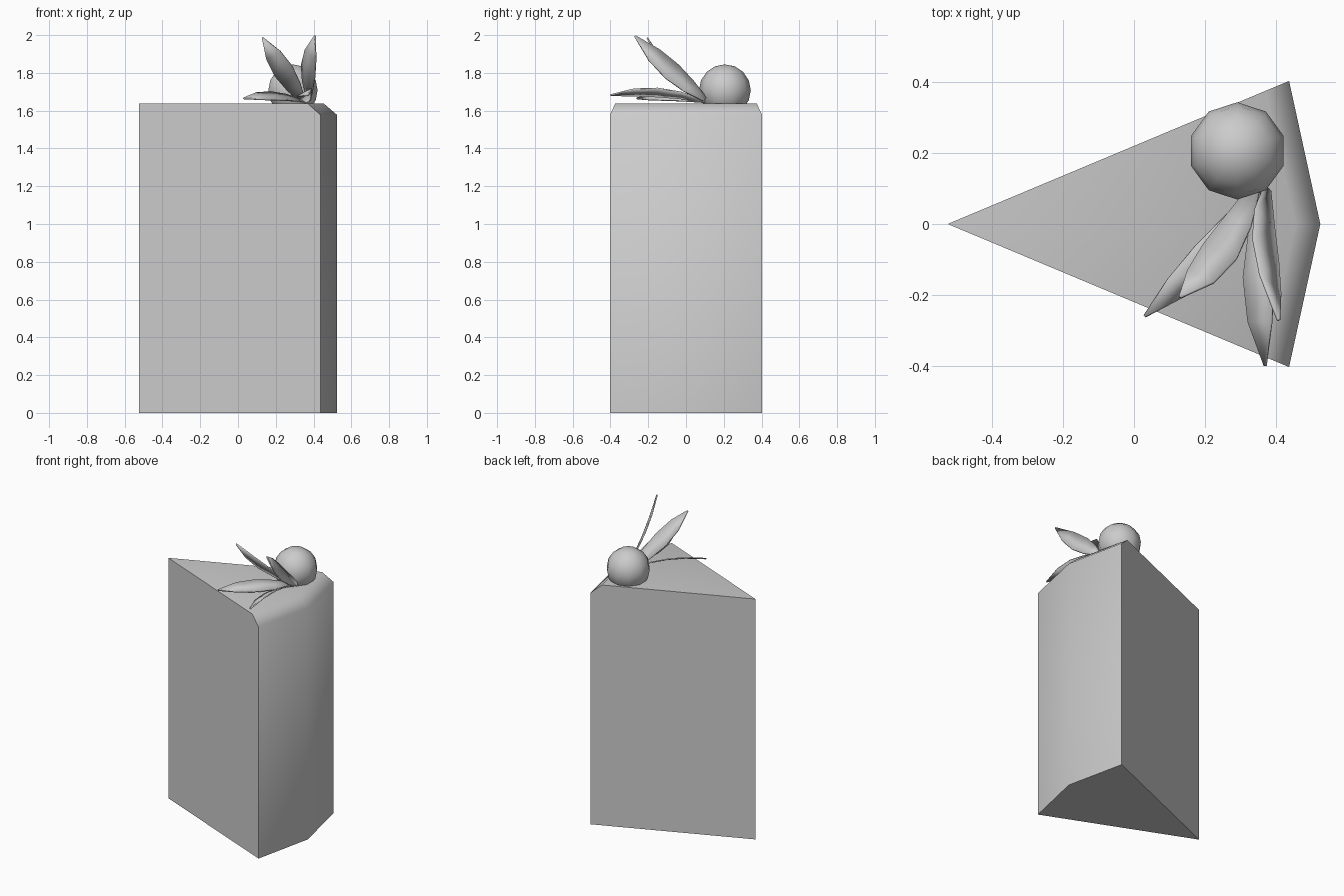
import bpy, bmesh, math
from mathutils import Vector

old = bpy.data.objects.get("Cube")
if old:
    bpy.data.objects.remove(old, do_unlink=True)

grey = bpy.data.materials.new("plain grey")
grey.use_nodes = True
colour = (0.6, 0.6, 0.6, 1)
grey.diffuse_color = colour
grey.node_tree.nodes["Principled BSDF"].inputs["Base Color"].default_value = colour


def make_object(name, bm, angle):
    bmesh.ops.recalc_face_normals(bm, faces=bm.faces)
    mesh = bpy.data.meshes.new(name)
    bm.to_mesh(mesh)
    bm.free()
    mesh.materials.append(grey)
    obj = bpy.data.objects.new(name, mesh)
    bpy.context.collection.objects.link(obj)
    bpy.ops.object.select_all(action='DESELECT')
    obj.select_set(True)
    bpy.context.view_layer.objects.active = obj
    bpy.ops.object.shade_smooth_by_angle(angle=math.radians(angle))
    return obj


# Wedge: three outlines stacked, the top one drawn in at the outer rim
outline = [(-0.525, 0), (0.437, -0.403), (0.525, 0), (0.437, 0.403)]
top_outline = [(-0.525, 0), (0.37, -0.375), (0.455, 0), (0.37, 0.375)]
bm = bmesh.new()
rings = [[bm.verts.new((x, y, z)) for x, y in pts]
         for pts, z in ((outline, 0), (outline, 1.577), (top_outline, 1.637))]
tip = rings[1][0]
bm.faces.new(rings[0])
bm.faces.new(rings[2])
for low, high in zip(rings, rings[1:]):
    for i in range(4):
        j = (i + 1) % 4
        bm.faces.new((low[i], low[j], high[j], high[i]))
make_object("cake_slice", bm, 60)

# Berry resting on the rim
bm = bmesh.new()
bmesh.ops.create_uvsphere(bm, u_segments=10, v_segments=8, radius=0.137)
bmesh.ops.translate(bm, verts=bm.verts, vec=(0.291, 0.206, 1.708))
make_object("berry", bm, 60)


# Leaf: a tapering strip along a bowed line, tilted by its half-width vector
def leaf(name, base, end, bow, half):
    base, end, bow, half = map(Vector, (base, end, bow, half))
    widths = [0.25, 0.75, 1, 0.8, 0.06]
    bm = bmesh.new()
    pairs = []
    for i, w in enumerate(widths):
        t = i / (len(widths) - 1)
        mid = base.lerp(end, t) + bow * 4 * t * (1 - t)
        pairs.append([bm.verts.new(mid - half * w), bm.verts.new(mid + half * w)])
    for a, b in zip(pairs, pairs[1:]):
        bm.faces.new((a[0], a[1], b[1], b[0]))
    obj = make_object(name, bm, 40)
    solid = obj.modifiers.new("thickness", 'SOLIDIFY')
    solid.thickness = 0.008
    solid.offset = 0


leaf("upright_right_leaf", (0.345, 0.11, 1.65), (0.13, -0.205, 1.985),
     (0.005, -0.03, -0.01), (0.047, -0.02, 0.025))
leaf("upright_left_leaf", (0.375, 0.1, 1.66), (0.407, -0.27, 1.995),
     (-0.02, 0.01, -0.02), (-0.035, 0.035, 0.035))
leaf("low_right_leaf", (0.35, 0.1, 1.65), (0.03, -0.26, 1.665),
     (0.014, -0.012, 0.02), (-0.032, 0.028, 0.022))
leaf("low_left_leaf", (0.37, 0.1, 1.65), (0.37, -0.4, 1.682),
     (-0.02, 0, 0.03), (-0.042, 0, -0.022))
